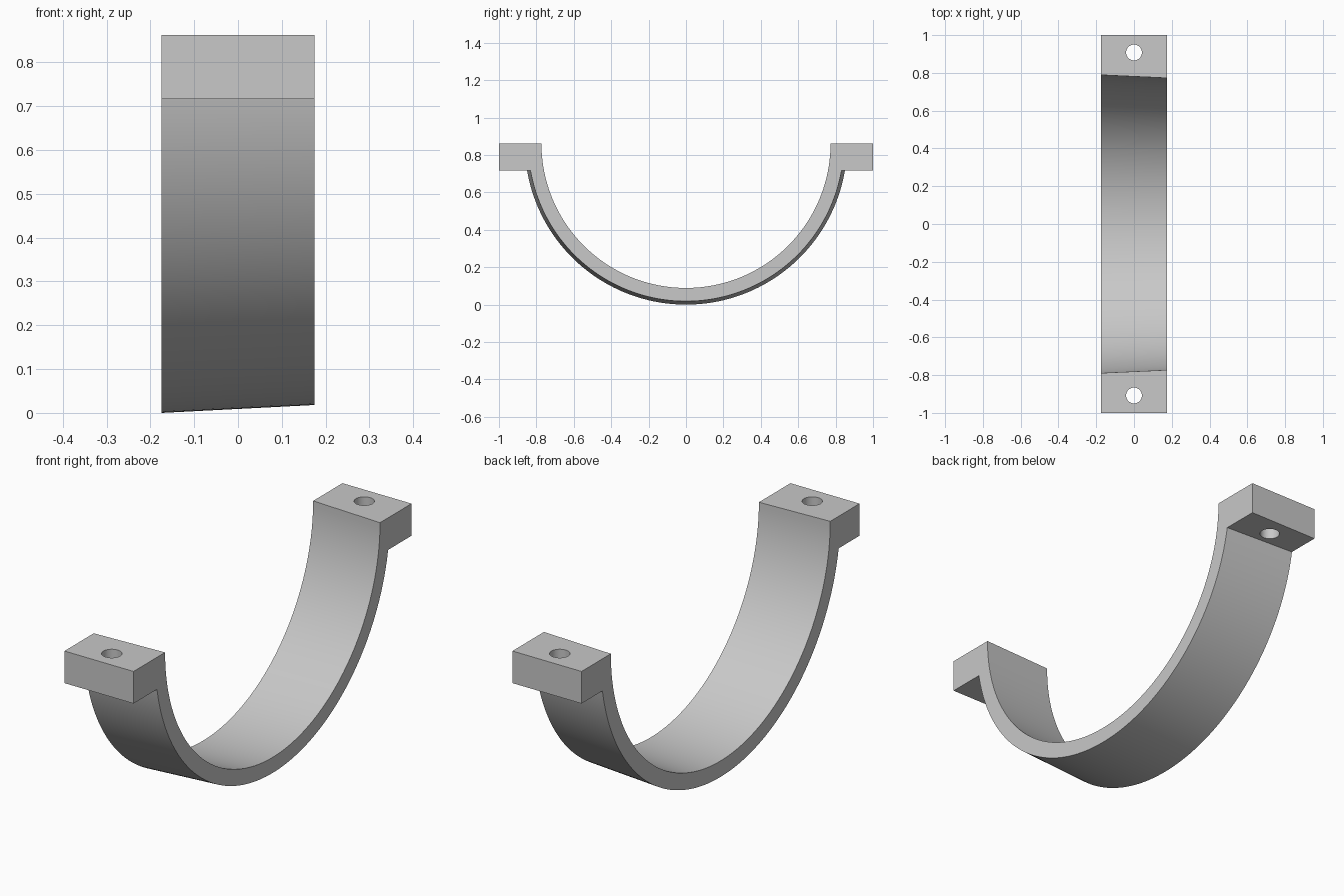
import bpy
import bmesh
from math import asin, cos, pi, radians, sin

cube = bpy.data.objects.get("Cube")
if cube:
    bpy.data.objects.remove(cube, do_unlink=True)

HALF_WIDTH = 0.174
TOP = 0.862          # height of the lug tops and the arc centre
LUG_BOTTOM = 0.716
HOLE_Y, HOLE_R = 0.908, 0.042
STEPS = 96

grey = bpy.data.materials.new("plain_grey")
grey.use_nodes = True
colour = (0.58, 0.58, 0.58, 1)
grey.diffuse_color = colour
grey.node_tree.nodes["Principled BSDF"].inputs["Base Color"].default_value = colour


def arc(radius, start, end):
    """Points (y, z) on an arc hanging below the centre."""
    angles = [start + (end - start) * i / STEPS for i in range(STEPS + 1)]
    return [(radius * cos(a), TOP + radius * sin(a)) for a in angles]


def outline(inner, outer):
    """Closed side profile: inner arc, lug, outer arc, lug."""
    a = asin((TOP - LUG_BOTTOM) / outer)
    return (arc(inner, -pi, 0) + [(1, TOP), (1, LUG_BOTTOM)]
            + arc(outer, -a, a - pi) + [(-1, LUG_BOTTOM), (-1, TOP)])


# Tapered half-ring strap with a lug at each end
bm = bmesh.new()
right = [bm.verts.new((-HALF_WIDTH, y, z)) for y, z in outline(0.789, 0.862)]
left = [bm.verts.new((HALF_WIDTH, y, z)) for y, z in outline(0.773, 0.844)]
n = len(right)
for i in range(n):
    j = (i + 1) % n
    bm.faces.new((right[i], right[j], left[j], left[i]))
bm.faces.new(right)
bm.faces.new(left)
bmesh.ops.recalc_face_normals(bm, faces=bm.faces)
mesh = bpy.data.meshes.new("clamp_strap")
bm.to_mesh(mesh)
bm.free()
mesh.materials.append(grey)
strap = bpy.data.objects.new("clamp_strap", mesh)
bpy.context.collection.objects.link(strap)

# Bolt holes through the lugs
for side in (-1, 1):
    bpy.ops.mesh.primitive_cylinder_add(
        vertices=48, radius=HOLE_R, depth=0.4,
        location=(0, side * HOLE_Y, (TOP + LUG_BOTTOM) / 2))
    cutter = bpy.context.object
    cutter.name = "bolt_hole_cutter"
    cutter.hide_render = True
    cutter.data.materials.append(grey)
    hole = strap.modifiers.new("bolt_hole", "BOOLEAN")
    hole.operation = "DIFFERENCE"
    hole.solver = "EXACT"
    hole.object = cutter
    bpy.ops.object.select_all(action="DESELECT")
    strap.select_set(True)
    bpy.context.view_layer.objects.active = strap
    bpy.ops.object.modifier_apply(modifier=hole.name)
    bpy.data.objects.remove(cutter, do_unlink=True)

bpy.ops.object.shade_smooth_by_angle(angle=radians(30))
